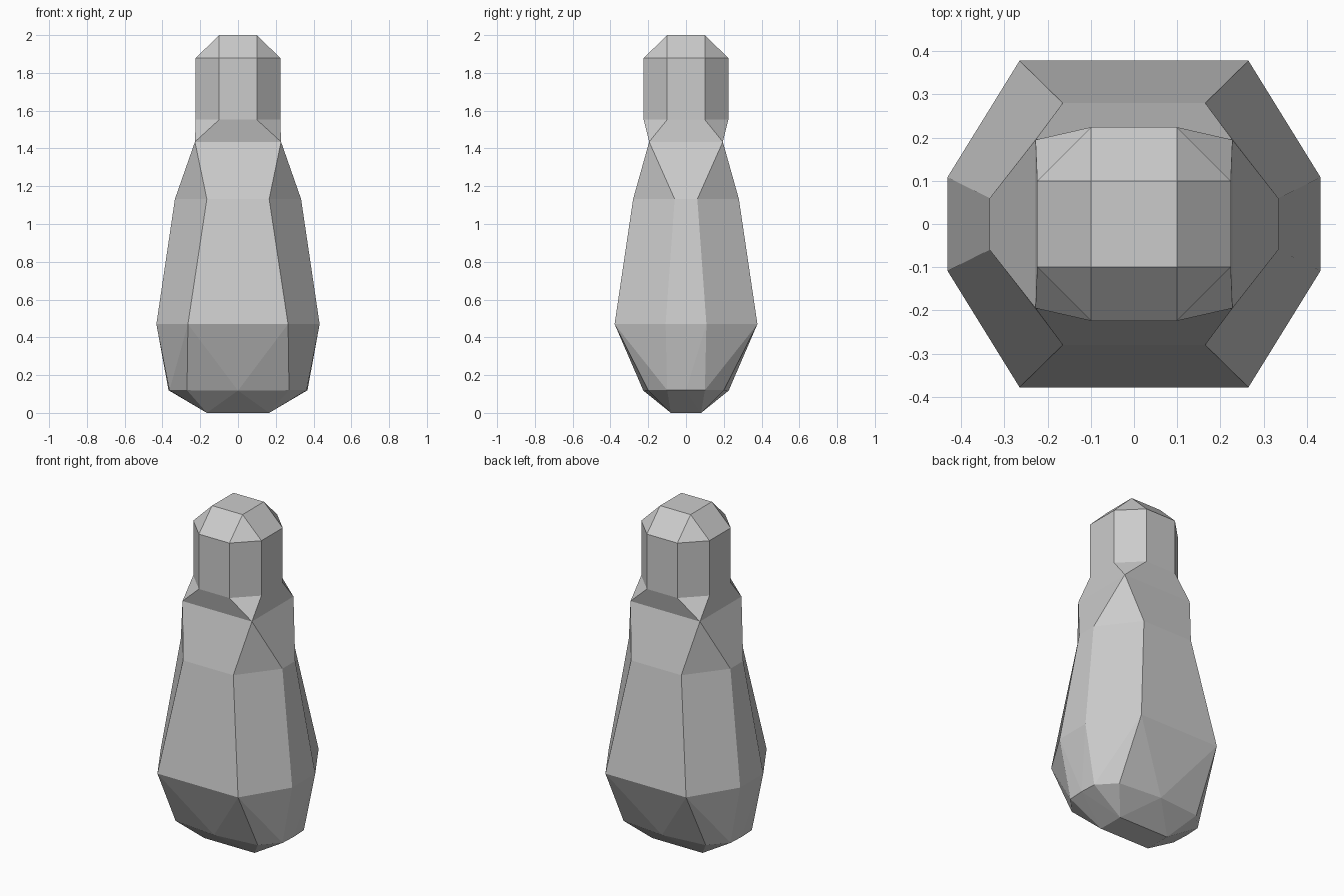
import bpy, bmesh

if "Cube" in bpy.data.objects:
    bpy.data.objects.remove(bpy.data.objects["Cube"])


def ring(z, a, b, c, d):
    """Eight-sided ring: front/back edges end at (a, b), side edges at (c, d)."""
    quarter = [(a, -b), (c, -d), (c, d), (a, b)]
    return [(x, y, z) for x, y in quarter + [(-x, -y) for x, y in quarter]]


def finish(name, bm):
    bmesh.ops.remove_doubles(bm, verts=bm.verts, dist=0.0005)
    bmesh.ops.recalc_face_normals(bm, faces=bm.faces)
    mesh = bpy.data.meshes.new(name)
    bm.to_mesh(mesh)
    bm.free()
    obj = bpy.data.objects.new(name, mesh)
    bpy.context.collection.objects.link(obj)


def loft(name, rings, cap=False):
    """Stack rings from bottom to top; coincident corners get merged."""
    bm = bmesh.new()
    rows = [[bm.verts.new(p) for p in r] for r in rings]
    for low, high in zip(rows, rows[1:]):
        for i in range(8):
            j = (i + 1) % 8
            bm.faces.new((low[i], low[j], high[j], high[i]))
    if cap:
        bm.faces.new(rows[-1])
    finish(name, bm)


# Outlines shared between neighbouring parts
hip = ring(0.47, 0.265, 0.378, 0.432, 0.108)
head_octagon = (0.1, 0.224, 0.224, 0.1)

# Octagonal head with a chamfered crown
loft("head", [ring(1.552, *head_octagon), ring(1.878, *head_octagon),
              ring(2.0, 0.1, 0.1, 0.1, 0.1)], cap=True)

# Tapered body, pinched to four corners at the neck
loft("body", [hip, ring(1.132, 0.165, 0.28, 0.334, 0.06),
              ring(1.435, 0.228, 0.195, 0.228, 0.195),
              ring(1.552, *head_octagon)])

# Rounded base: faceted hull from the hip down to a flat foot
points = hip + ring(0.12, 0.27, 0.2, 0.363, 0.1)
points += [(0, s * 0.226, 0.118) for s in (-1, 1)]
points += [(s * 0.368, 0, 0.12) for s in (-1, 1)]
points += [(sx * 0.165, sy * 0.08, 0) for sx in (-1, 1) for sy in (-1, 1)]
bm = bmesh.new()
for p in points:
    bm.verts.new(p)
bmesh.ops.convex_hull(bm, input=bm.verts)
lid = [f for f in bm.faces if all(v.co.z > 0.46 for v in f.verts)]
bmesh.ops.delete(bm, geom=lid, context='FACES')
finish("base", bm)
